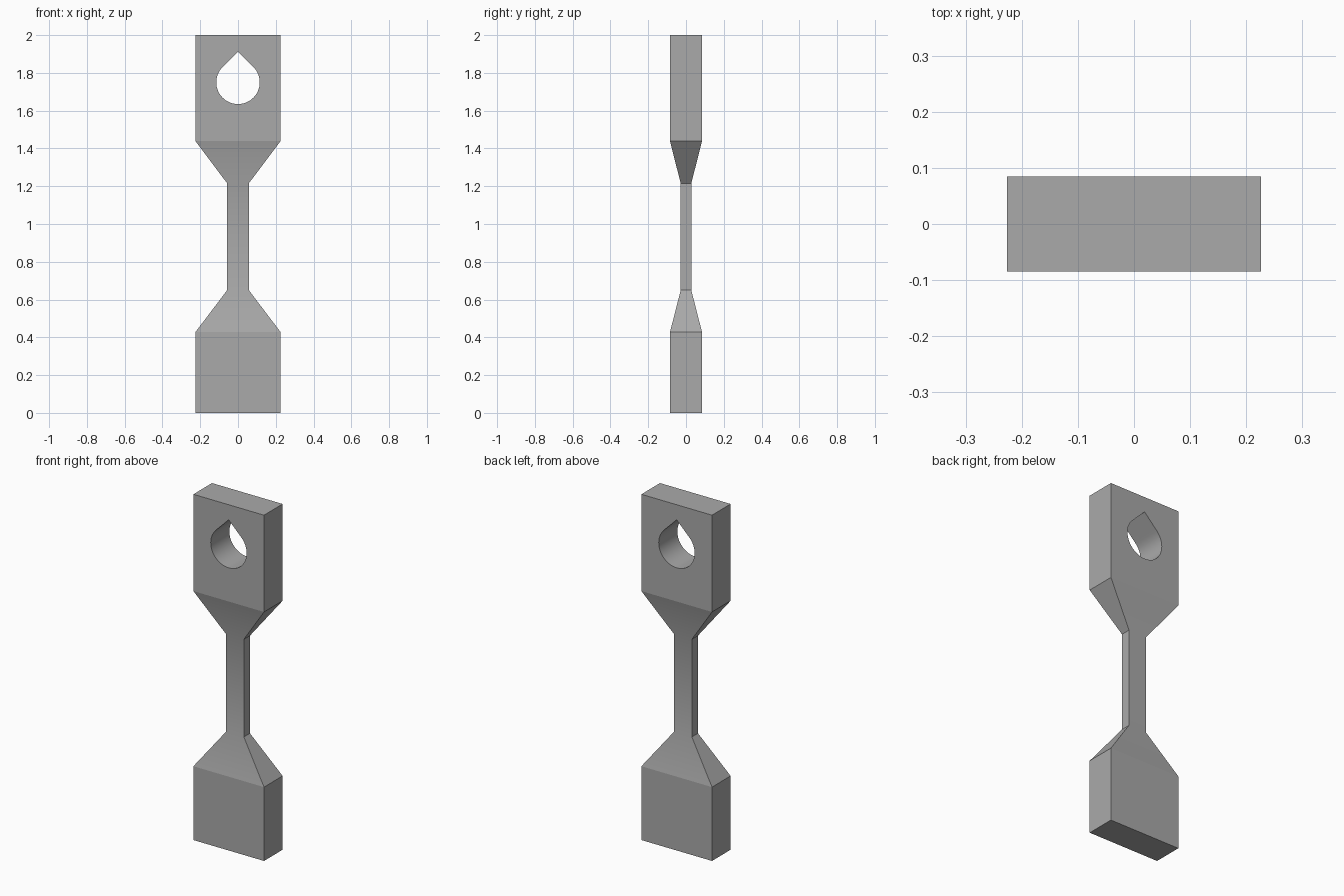
import bpy
import bmesh
from math import pi, cos, sin, radians, sqrt

cube = bpy.data.objects.get("Cube")
if cube:
    bpy.data.objects.remove(cube, do_unlink=True)

# Plain grey finish
grey = bpy.data.materials.new("plain_grey")
grey.use_nodes = True
colour = (0.4, 0.4, 0.4, 1)
grey.diffuse_color = colour
grey.node_tree.nodes["Principled BSDF"].inputs["Base Color"].default_value = colour


def loft(name, rings):
    """Skin a list of equal-length point rings into a capped solid."""
    bm = bmesh.new()
    loops = [[bm.verts.new(p) for p in ring] for ring in rings]
    n = len(loops[0])
    for a, b in zip(loops, loops[1:]):
        for i in range(n):
            j = (i + 1) % n
            bm.faces.new((a[i], a[j], b[j], b[i]))
    bm.faces.new(loops[0])
    bm.faces.new(loops[-1])
    bmesh.ops.recalc_face_normals(bm, faces=bm.faces)
    mesh = bpy.data.meshes.new(name)
    bm.to_mesh(mesh)
    bm.free()
    mesh.materials.append(grey)
    obj = bpy.data.objects.new(name, mesh)
    bpy.context.collection.objects.link(obj)
    return obj


def rectangle(x, y, z):
    return [(-x, -y, z), (x, -y, z), (x, y, z), (-x, y, z)]


# Bar: wide grip blocks tapering to a slim neck
GRIP, NECK = (0.226, 0.085), (0.057, 0.028)
LOW_GRIP, HIGH_GRIP = 0.427, 1.44
bar = loft("test_bar", [
    rectangle(*GRIP, 0), rectangle(*GRIP, LOW_GRIP),
    rectangle(*NECK, 0.65), rectangle(*NECK, 1.215),
    rectangle(*GRIP, HIGH_GRIP), rectangle(*GRIP, 2)])

# Teardrop hole: three quarters of a circle closed by a pointed top
RADIUS, CENTRE, STEPS = 0.115, 1.75, 48
angles = [radians(135) + 1.5 * pi * i / STEPS for i in range(STEPS + 1)]
drop = [(RADIUS * cos(a), CENTRE + RADIUS * sin(a)) for a in angles]
drop.append((0, CENTRE + RADIUS * sqrt(2)))
cutter = loft("hole_cutter", [[(x, y, z) for x, z in drop] for y in (-0.2, 0.2)])

cut = bar.modifiers.new("teardrop_hole", "BOOLEAN")
cut.operation = "DIFFERENCE"
cut.solver = "EXACT"
cut.object = cutter
bpy.context.view_layer.objects.active = bar
bpy.ops.object.modifier_apply(modifier=cut.name)
bpy.data.objects.remove(cutter, do_unlink=True)

# Smooth the neck blends and hole wall, keep grip borders and corners crisp
bm = bmesh.new()
bm.from_mesh(bar.data)
for face in bm.faces:
    face.smooth = True
for edge in bm.edges:
    border = any(all(abs(v.co.z - z) < 0.001 for v in edge.verts)
                 for z in (LOW_GRIP, HIGH_GRIP))
    edge.smooth = not border and edge.calc_face_angle(pi) < radians(30)
bm.to_mesh(bar.data)
bm.free()
